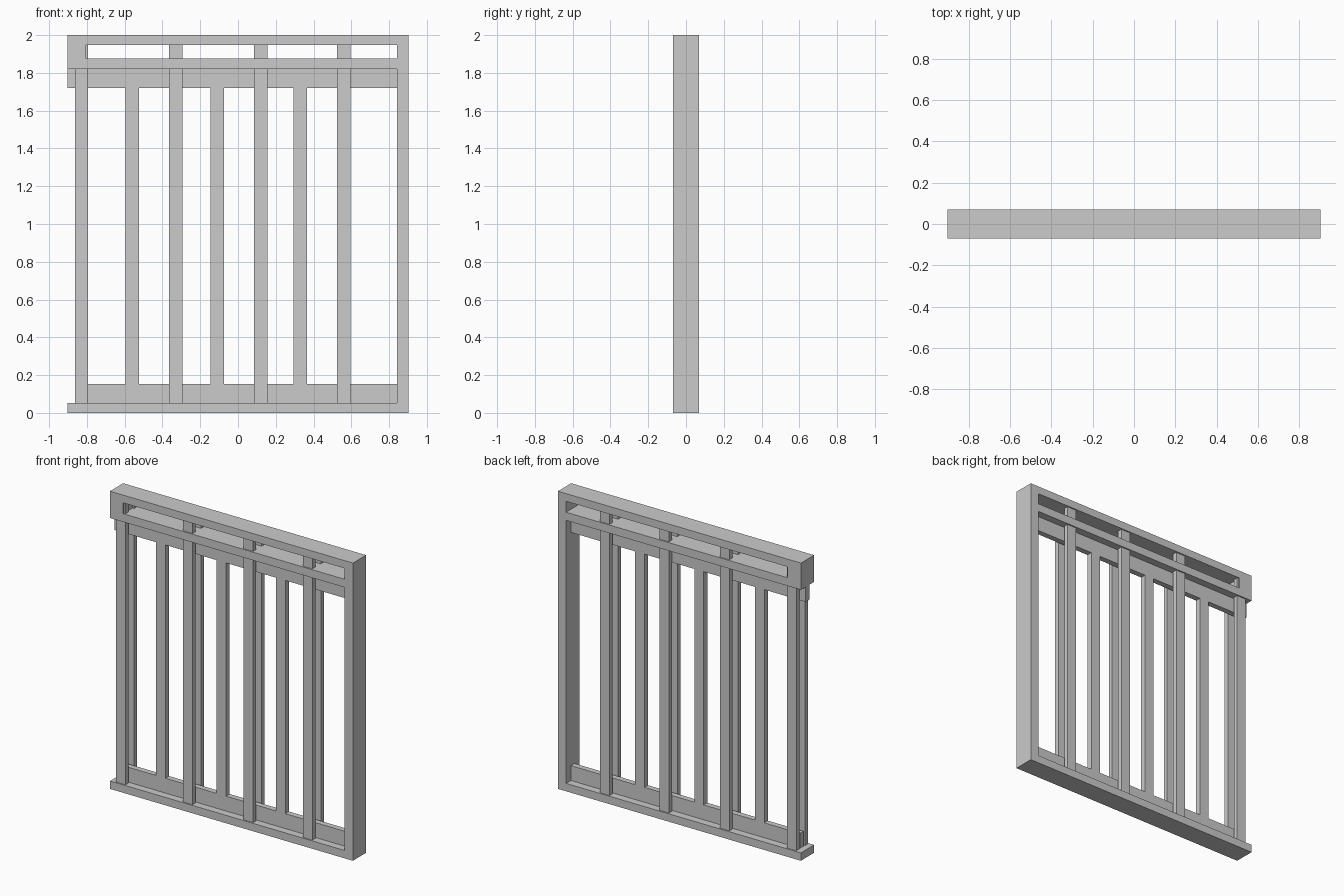
import bpy

if "Cube" in bpy.data.objects:
    bpy.data.objects.remove(bpy.data.objects["Cube"])


def box(name, x, z, y=(-0.07, 0.07)):
    """Axis-aligned box from x, z and y ranges."""
    bpy.ops.mesh.primitive_cube_add(
        size=1, location=[(r[0] + r[1]) / 2 for r in (x, y, z)])
    ob = bpy.context.object
    ob.name = name
    ob.scale = [r[1] - r[0] for r in (x, y, z)]
    bpy.ops.object.transform_apply(location=False, rotation=False, scale=True)
    return ob


# Outer frame, open on the left side
box("sill", (-0.903, 0.842), (0, 0.053))
box("right_post", (0.842, 0.903), (0, 2))
box("top_beam", (-0.903, 0.842), (1.948, 2))
box("lower_header", (-0.903, 0.842), (1.82, 1.875))
box("header_end_block", (-0.903, -0.805), (1.875, 1.948))

# Fixed bars, one row on the front and one on the back
for side, y in (("front", (-0.061, -0.029)), ("back", (0.029, 0.061))):
    for i, x in enumerate((-0.828, -0.33, 0.12, 0.56)):
        box(f"{side}_bar_{i}", (x - 0.035, x + 0.035), (0.053, 1.82), y)
        # Short continuation through the header slot
        left = max(x - 0.035, -0.805)
        box(f"{side}_slot_bar_{i}", (left, x + 0.035), (1.875, 1.948), y)

# Sliding panel between the two rows
panel_y = (-0.019, 0.019)
box("panel_top_rail", (-0.903, 0.842), (1.72, 1.82), panel_y)
box("panel_bottom_rail", (-0.86, 0.842), (0.053, 0.153), panel_y)
for i, x in enumerate((-0.56, -0.11, 0.33)):
    box(f"panel_bar_{i}", (x - 0.035, x + 0.035), (0.153, 1.72), panel_y)
